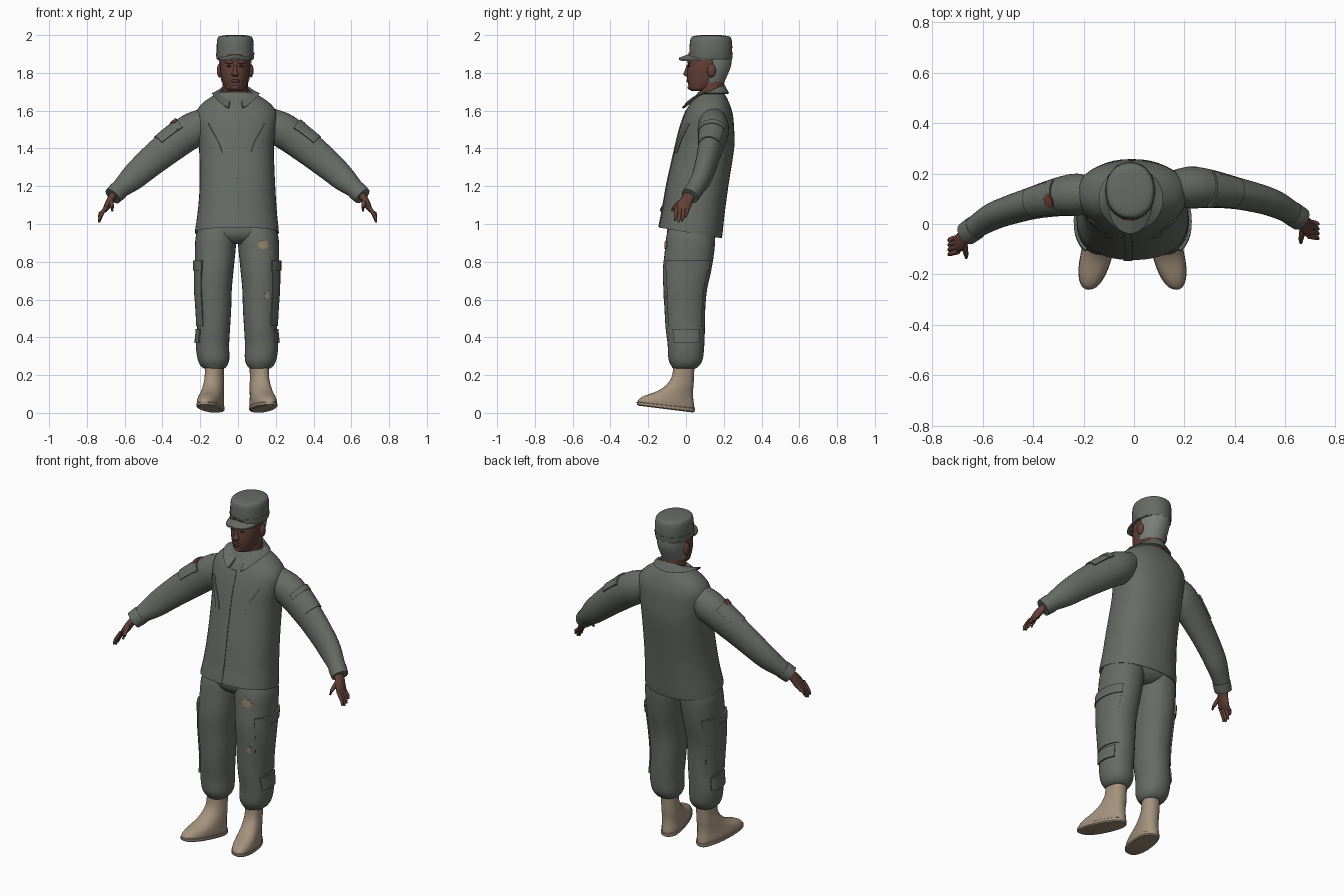
import bpy, bmesh, math
from mathutils import Vector

cube = bpy.data.objects.get("Cube")
if cube:
    bpy.data.objects.remove(cube)


def material(name, rgb):
    m = bpy.data.materials.new(name)
    m.use_nodes = True
    m.diffuse_color = (*rgb, 1)
    bsdf = m.node_tree.nodes["Principled BSDF"]
    bsdf.inputs["Base Color"].default_value = (*rgb, 1)
    bsdf.inputs["Roughness"].default_value = 0.8
    return m


CLOTH = material("grey green cloth", (.135, .148, .130))
TAN = material("tan boot leather", (.37, .285, .205))
SKIN = material("brown skin", (.125, .052, .038))
LIP = material("dark lip", (.085, .032, .026))
EYE = material("dark eye", (.03, .02, .018))
HAIR = material("cropped grey hair", (.20, .215, .20))
SHIRT = material("undershirt grey", (.17, .18, .165))
PATCH = material("tan patch", (.30, .22, .14))
RUST = material("rust badge", (.16, .05, .032))


def finish(name, bm, mat, angle=42):
    bmesh.ops.recalc_face_normals(bm, faces=bm.faces)
    me = bpy.data.meshes.new(name)
    bm.to_mesh(me)
    bm.free()
    me.materials.append(mat)
    me.shade_smooth()
    me.set_sharp_from_angle(angle=math.radians(angle))
    ob = bpy.data.objects.new(name, me)
    bpy.context.collection.objects.link(ob)
    return ob


class Form:
    """Smooth body through elliptical rings (x, y, z, radius u, radius v, tilt)."""

    def __init__(self, rings, upright=True, power=2.0, warp=None):
        self.r = [tuple(r) + (0,) * (6 - len(r)) for r in rings]
        self.upright, self.e, self.warp = upright, 2 / power, warp

    def ring(self, t):
        last = len(self.r) - 1
        i = min(max(int(t), 0), last - 1)
        f = t - i
        p0, p1, p2, p3 = (self.r[min(max(k, 0), last)] for k in range(i - 1, i + 3))
        return [b + .5 * f * (c - a + f * (2*a - 5*b + 4*c - d + f * (3*(b - c) + d - a)))
                for a, b, c, d in zip(p0, p1, p2, p3)]

    def at_height(self, z):
        for i in range(len(self.r) - 1):
            lo, hi = self.r[i][2], self.r[i + 1][2]
            if lo <= z <= hi:
                return i + (z - lo) / (hi - lo)
        return len(self.r) - 1

    def point(self, t, deg, off=0):
        x, y, z, ru, rv, tilt = self.ring(t)
        if self.upright:
            u, v = Vector((1, 0, 0)), Vector((0, 1, -tilt))
        else:
            last = len(self.r) - 1
            a, b = self.ring(max(t - .3, 0)), self.ring(min(t + .3, last))
            d = (Vector(b[:3]) - Vector(a[:3])).normalized()
            v = Vector((0, 1, 0))
            v = (v - d * d.dot(v)).normalized()
            u = d.cross(v)
            u = -u if u.z < 0 else u
        c, s = math.cos(math.radians(deg)), math.sin(math.radians(deg))
        c, s = (math.copysign(abs(k) ** self.e, k) for k in (c, s))
        p = Vector((x, y, z)) + u * (ru + off) * c + v * (rv + off) * s
        return self.warp(p) if self.warp else p

    def build(self, name, mat, n=32, sub=3):
        bm = bmesh.new()
        steps = (len(self.r) - 1) * sub
        rows = [[bm.verts.new(self.point(i / sub, 360 * j / n)) for j in range(n)]
                for i in range(steps + 1)]
        for a, b in zip(rows, rows[1:]):
            for j in range(n):
                k = (j + 1) % n
                bm.faces.new((a[j], a[k], b[k], b[j]))
        bm.faces.new(rows[0])
        bm.faces.new(rows[-1])
        finish(name, bm, mat)
        return self


def shell(name, outer, inner, mat, ns=12, nt=8):
    """Closed sheet between two surfaces of (s, t) in 0..1."""
    bm = bmesh.new()
    sides = [[[bm.verts.new(f(i / ns, j / nt)) for j in range(nt + 1)]
              for i in range(ns + 1)] for f in (outer, inner)]
    for g in sides:
        for i in range(ns):
            for j in range(nt):
                bm.faces.new((g[i][j], g[i+1][j], g[i+1][j+1], g[i][j+1]))
    rims = []
    for g in sides:
        rims.append([g[i][0] for i in range(ns)] + [g[ns][j] for j in range(nt)]
                    + [g[i][nt] for i in range(ns, 0, -1)] + [g[0][j] for j in range(nt, 0, -1)])
    o, q = rims
    for i in range(len(o)):
        k = (i + 1) % len(o)
        bm.faces.new((o[i], o[k], q[k], q[i]))
    finish(name, bm, mat)


def panel(name, form, t0, t1, a0, a1, mat, off=.006, skew=0, rounded=False):
    """Thin plate that follows part of a form."""
    def place(o):
        def f(s, t):
            if rounded:
                th = s * math.tau
                s, t = .5 + .5 * t * math.cos(th), .5 + .5 * t * math.sin(th)
            return form.point(t0 + (t1 - t0) * t, a0 + (a1 - a0) * s + skew * t, o)
        return f
    shell(name, place(off), place(-.003), mat)


def ball(name, loc, size, mat):
    bm = bmesh.new()
    bmesh.ops.create_uvsphere(bm, u_segments=16, v_segments=10, radius=1)
    for v in bm.verts:
        v.co = Vector(loc) + Vector(a * b for a, b in zip(v.co, size))
    finish(name, bm, mat)


# jacket body with a hem that rises at the front
jacket = Form([(-.005, .025, .985, .20, .145, .17), (-.006, .023, .953, .222, .166, .17),
               (-.004, .038, 1.05, .211, .164, .10), (-.003, .06, 1.2, .20, .164),
               (-.008, .098, 1.4, .198, .157), (-.008, .11, 1.5, .21, .145),
               (-.008, .12, 1.58, .215, .128), (-.01, .125, 1.63, .188, .108),
               (-.01, .13, 1.67, .137, .085), (-.01, .13, 1.7, .085, .065)],
              power=2.3).build("jacket", CLOTH, 40)
J = jacket.at_height
panel("front_placket", jacket, J(.96), J(1.6), -97, -90, CLOTH, .004)
for side, a, skew in (("right", -136, 22), ("left", -44, -22)):
    panel(side + "_chest_pocket", jacket, J(1.53), J(1.37), a - 5, a + 5, CLOTH, .004, skew)


# turned down collar, open at the front
def collar(off):
    def f(s, t):
        a = math.radians(-72 + 324 * s)
        c, sn = math.cos(a), math.sin(a)
        front = min(sn, 0) ** 2
        top = Vector((-.012 + .082 * c, .127 + .07 * sn, 1.702 + .034 * sn))
        low = Vector((-.012 + .122 * c, .1 + .122 * sn, 1.69 - .085 * front))
        p = top.lerp(low, t)
        return p + Vector((c, sn, .5)) * off
    return f


shell("collar", collar(.006), collar(-.004), CLOTH, 32, 5)
Form([(-.013, .13, 1.64, .088, .085), (-.013, .132, 1.675, .078, .07),
      (-.013, .134, 1.692, .07, .064)]).build("undershirt", SHIRT)

# head and neck
Form([(-.012, .14, 1.62, .07, .066), (-.014, .137, 1.69, .068, .064),
      (-.015, .135, 1.78, .066, .066)]).build("neck", SKIN, 24)
head = Form([(-.015, .06, 1.703, .03, .03), (-.015, .075, 1.714, .05, .056),
             (-.015, .1, 1.74, .063, .089), (-.015, .106, 1.77, .072, .1),
             (-.015, .115, 1.81, .078, .109), (-.015, .123, 1.85, .081, .113),
             (-.015, .125, 1.9, .081, .113)], power=2.15).build("head", SKIN)
panel("hair", head, head.at_height(1.75), head.at_height(1.89), 8, 172, HAIR, .005)
Form([(-.015, .006, 1.782, .012, .008), (-.015, .002, 1.793, .019, .016),
      (-.015, .006, 1.812, .011, .013), (-.015, .012, 1.845, .008, .008)]).build("nose", SKIN, 16)
ball("lips", (-.015, .01, 1.757), (.026, .008, .009), LIP)
ball("chin", (-.015, .026, 1.723), (.026, .018, .014), SKIN)
for side, sx in (("right", -1), ("left", 1)):
    ball(side + "_ear", (-.015 + sx * .083, .135, 1.812), (.014, .023, .036), SKIN)
    ball(side + "_eye", (-.015 + sx * .032, .015, 1.836), (.014, .006, .006), EYE)
    ball(side + "_brow", (-.015 + sx * .03, .016, 1.857), (.026, .01, .009), SKIN)

# cap with band and peak
cap = Form([(-.015, .132, 1.868, .09, .106), (-.015, .13, 1.885, .096, .112),
            (-.015, .132, 1.94, .098, .113), (-.015, .132, 1.98, .094, .108),
            (-.015, .132, 1.994, .082, .094), (-.015, .132, 2.0, .045, .05)],
           power=2.15).build("cap", CLOTH, 36)
panel("cap_band", cap, .4, 1.45, 0, 360, CLOTH, .004)


def peak(drop):
    def f(s, t):
        a = math.radians(198 + 144 * s)
        bulge = t * math.sin(math.pi * s) ** .6
        x, y = .094 * math.cos(a), .108 * math.sin(a)
        return Vector((-.015 + x * (1 + .08 * bulge), .13 + y - .06 * bulge,
                       1.902 - .022 * bulge - .25 * abs(x) - drop))
    return f


shell("cap_peak", peak(0), peak(.008), CLOTH, 20, 5)

for side, sx in (("right", -1), ("left", 1)):
    # the right arm sits slightly further forward
    def place(p, sx=sx):
        x, y = p[0], p[1]
        return (sx * x - .002, y - (.03 + .07 * (x - .25) if sx < 0 else 0)) + tuple(p[2:])

    def limb(name, pts, mat, n, sub=3):
        return Form([place(p) for p in pts], upright=False).build(side + name, mat, n, sub)

    # sleeve, cuff and sleeve pocket
    sleeve = limb("_sleeve", [(.13, .14, 1.575, .055, .06), (.22, .145, 1.51, .09, .083),
                              (.30, .14, 1.455, .09, .076), (.405, .122, 1.375, .084, .063),
                              (.5, .1, 1.295, .075, .057), (.56, .08, 1.24, .067, .053),
                              (.62, .048, 1.187, .05, .046), (.66, .022, 1.15, .043, .043)],
                  CLOTH, 28)
    limb("_cuff", [(.627, .043, 1.18, .051, .048), (.642, .033, 1.166, .051, .048),
                   (.662, .02, 1.147, .048, .047)], CLOTH, 24)
    panel(side + "_sleeve_pocket", sleeve, 1.75, 2.8, -62, 48, CLOTH, .006)
    panel(side + "_sleeve_pocket_flap", sleeve, 1.72, 2.0, -64, 50, CLOTH, .009)
    if sx < 0:
        panel("sleeve_badge", sleeve, 1.65, 2.0, -32, 6, RUST, .0115, rounded=True)

    # hand
    limb("_palm", [(.648, .028, 1.165, .02, .03), (.672, .005, 1.13, .02, .033),
                   (.69, -.012, 1.095, .018, .038), (.705, -.02, 1.07, .011, .034)], SKIN, 16)
    for k, finger in enumerate(("little", "ring", "middle", "index")):
        y, low = .008 - .019 * k, (1.035, 1.015, 1.008, 1.016)[k]
        limb(f"_{finger}_finger", [(.695, y, 1.092, .01, .01), (.715, y - .003, 1.062, .0105, .01),
                                   (.728, y - .006, low + .022, .009, .009),
                                   (.733, y - .01, low, .005, .005)], SKIN, 10, 2)
    limb("_thumb", [(.672, -.012, 1.13, .013, .013), (.668, -.042, 1.108, .012, .012),
                    (.664, -.064, 1.086, .009, .01), (.664, -.076, 1.068, .005, .005)], SKIN, 10, 2)

    # trouser leg, bloused above the boot
    shift = -.005 + sx * .003
    leg = Form([(sx * x + shift, y, z, a, b) for x, y, z, a, b in (
        (.118, -.008, .235, .054, .06), (.12, -.004, .25, .07, .074),
        (.122, -.002, .285, .084, .091), (.127, 0, .36, .088, .097),
        (.121, -.004, .45, .087, .104), (.12, -.006, .55, .092, .108),
        (.122, -.004, .65, .097, .115), (.118, .005, .75, .102, .128),
        (.113, .018, .85, .107, .131), (.108, .025, .93, .108, .13),
        (.10, .03, .99, .095, .12))], power=2.2).build(side + "_trouser_leg", CLOTH)
    L = leg.at_height
    mid = 0 if sx > 0 else 180
    panel(side + "_cargo_pocket", leg, L(.46), L(.79), mid - 52, mid + 52, CLOTH, .006)
    panel(side + "_cargo_flap", leg, L(.755), L(.805), mid - 55, mid + 55, CLOTH, .011)
    panel(side + "_calf_pocket", leg, L(.37), L(.445), mid - 35, mid + 40, CLOTH, .008)
    if sx > 0:
        panel("thigh_patch", leg, L(.865), L(.91), -92, -64, PATCH, .004, rounded=True)
        panel("knee_patch", leg, L(.6), L(.64), -80, -64, PATCH, .004, rounded=True)

    # boot and sole, toes turned out
    def turn(p, sx=sx):
        return Vector((p.x + sx * .22 * max(0, -p.y), p.y, p.z))

    bx = sx * .116 - .006
    Form([(bx, -.107, .026, .06, .147, .11), (bx, -.107, .04, .062, .151, .1),
          (bx, -.104, .06, .063, .146, .08), (bx, -.09, .085, .06, .128, .05),
          (bx, -.058, .115, .056, .095), (bx, -.034, .145, .053, .074),
          (bx, -.018, .185, .049, .06), (bx, -.012, .23, .049, .056),
          (bx, -.01, .27, .048, .054)], power=2.2, warp=turn).build(side + "_boot", TAN)
    Form([(bx, -.107, .02, .058, .145, .125), (bx, -.107, .026, .064, .153, .12),
          (bx, -.107, .04, .064, .154, .11), (bx, -.107, .043, .06, .148, .11)],
         power=2.3, warp=turn).build(side + "_boot_sole", TAN, 32, 1)

# hips joining the trouser legs
Form([(-.005, .03, .895, .06, .085), (-.005, .03, .92, .14, .115),
      (-.005, .03, .96, .195, .13), (-.005, .035, 1.03, .18, .125)],
     power=2.3).build("trouser_hips", CLOTH)
